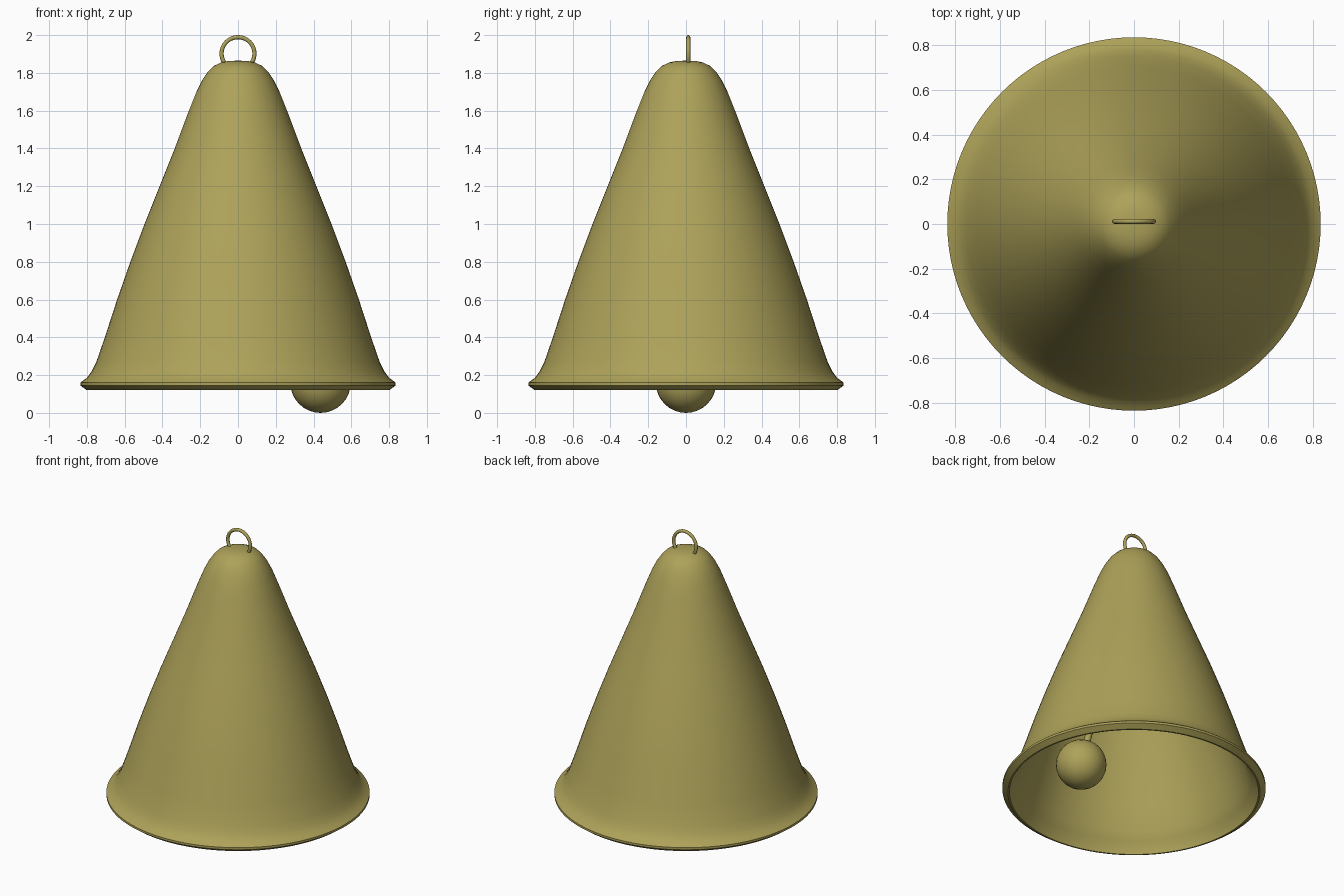
import bpy, bmesh, math
from mathutils import Vector

if "Cube" in bpy.data.objects:
    bpy.data.objects.remove(bpy.data.objects["Cube"])

brass = bpy.data.materials.new("brass")
brass.diffuse_color = (0.42, 0.36, 0.10, 1)
brass.use_nodes = True
brass.node_tree.nodes["Principled BSDF"].inputs["Base Color"].default_value = brass.diffuse_color


def finish(ob, name, angle=35):
    ob.name = name
    ob.data.materials.append(brass)
    bpy.ops.object.select_all(action='DESELECT')
    ob.select_set(True)
    bpy.context.view_layer.objects.active = ob
    bpy.ops.object.shade_smooth_by_angle(angle=math.radians(angle))
    return ob


def lathe(name, profile, steps=96):
    bm = bmesh.new()
    verts = [bm.verts.new((r, 0, z)) for r, z in profile]
    edges = [bm.edges.new(p) for p in zip(verts, verts[1:])]
    bmesh.ops.spin(bm, geom=verts + edges, axis=(0, 0, 1), cent=(0, 0, 0),
                   angle=math.tau, steps=steps, use_duplicate=False)
    bmesh.ops.remove_doubles(bm, verts=bm.verts, dist=0.0005)
    bmesh.ops.recalc_face_normals(bm, faces=bm.faces)
    me = bpy.data.meshes.new(name)
    bm.to_mesh(me)
    bm.free()
    ob = bpy.data.objects.new(name, me)
    bpy.context.collection.objects.link(ob)
    return finish(ob, name)


# bell shell: outer wall, rim lip, then inner wall back up to the crown
outer = [(0, 1.865), (0.05, 1.863), (0.09, 1.855), (0.13, 1.836), (0.16, 1.805),
         (0.19, 1.76), (0.22, 1.70), (0.26, 1.60), (0.335, 1.40), (0.415, 1.20),
         (0.495, 1.00), (0.57, 0.80), (0.64, 0.60), (0.705, 0.40), (0.75, 0.27),
         (0.775, 0.22), (0.80, 0.185)]
lip = [(0.825, 0.168), (0.835, 0.16), (0.835, 0.145), (0.80, 0.12), (0.79, 0.12)]
inner = [(max(r - 0.025, 0), z - 0.02) for r, z in reversed(outer)]
lathe("bell_shell", outer + lip + inner)

# hanging ring through the crown
bpy.ops.mesh.primitive_torus_add(major_radius=0.087, minor_radius=0.011,
                                 major_segments=48, minor_segments=12,
                                 location=(0, 0.012, 1.902),
                                 rotation=(math.pi / 2, 0, 0))
finish(bpy.context.object, "hanging_ring", 60)

# clapper ball, swung to one side
ball = Vector((0.437, 0, 0.16))
bpy.ops.mesh.primitive_uv_sphere_add(segments=32, ring_count=16, radius=0.16,
                                     location=ball)
finish(bpy.context.object, "clapper_ball")

# clapper rod from the crown to the ball
top = Vector((0, 0, 1.85))
axis = top - ball
bpy.ops.mesh.primitive_cylinder_add(vertices=16, radius=0.022, depth=axis.length,
                                    location=(top + ball) / 2,
                                    rotation=axis.to_track_quat('Z', 'Y').to_euler())
finish(bpy.context.object, "clapper_rod")
